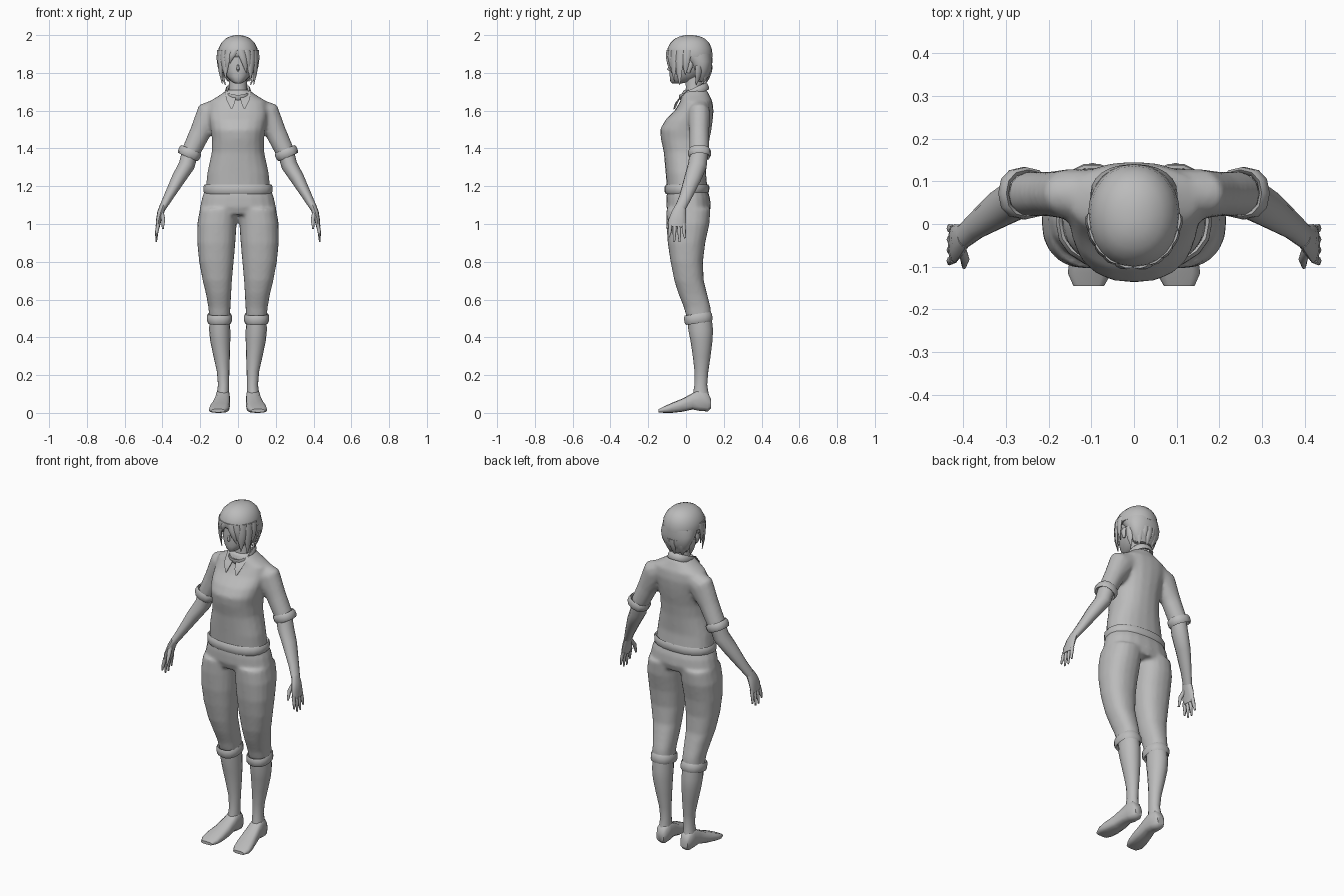
import bpy, bmesh, math
from mathutils import Vector

mat = bpy.data.materials.new("plain grey")
mat.diffuse_color = (0.5, 0.5, 0.5, 1)


def oval(c, u, v, n=16, p=2.0):
    """Ring of points around c, with half axes u and v; p > 2 is squarer."""
    out = []
    for i in range(n):
        a = 2 * math.pi * i / n
        s, k = math.sin(a), math.cos(a)
        out.append(Vector(c) + Vector(u) * math.copysign(abs(k) ** (2 / p), k)
                   + Vector(v) * math.copysign(abs(s) ** (2 / p), s))
    return out


def level(z, x0, x1, y0, y1, n=20, p=2.3):
    return oval(((x0 + x1) / 2, (y0 + y1) / 2, z), ((x1 - x0) / 2, 0, 0), (0, (y1 - y0) / 2, 0), n, p)


def limb(path, n=12):
    """Rings square to a path of (x, y, z, side radius, depth radius)."""
    pts = [Vector(q[:3]) for q in path]
    rings = []
    for i, q in enumerate(path):
        t = (pts[min(i + 1, len(pts) - 1)] - pts[max(i - 1, 0)]).normalized()
        v = Vector((0, 1, 0))
        v = (v - t * v.dot(t)).normalized()
        rings.append(oval(pts[i], t.cross(v) * q[3], v * q[4], n))
    return rings


def build(name, lofts, mirror=False, voxel=0, smooth=4, angle=50, hoop=False):
    bm = bmesh.new()
    for rings in lofts:
        rows = [[bm.verts.new(p) for p in r] for r in rings]
        n = len(rows[0])
        pairs = list(zip(rows, rows[1:]))
        if hoop:
            pairs.append((rows[-1], rows[0]))
        for a, b in pairs:
            for i in range(n):
                bm.faces.new((a[i], a[(i + 1) % n], b[(i + 1) % n], b[i]))
        if not hoop:
            bm.faces.new(rows[0])
            bm.faces.new(rows[-1])
    bmesh.ops.recalc_face_normals(bm, faces=bm.faces)
    me = bpy.data.meshes.new(name)
    bm.to_mesh(me)
    bm.free()
    me.materials.append(mat)
    ob = bpy.data.objects.new(name, me)
    bpy.context.collection.objects.link(ob)
    bpy.ops.object.select_all(action='DESELECT')
    ob.select_set(True)
    bpy.context.view_layer.objects.active = ob
    bpy.ops.object.shade_smooth_by_angle(angle=math.radians(angle))
    if mirror:
        ob.modifiers.new("mirror", 'MIRROR').use_mirror_merge = False
    if voxel:
        r = ob.modifiers.new("blend", 'REMESH')
        r.mode, r.voxel_size, r.use_smooth_shade = 'VOXEL', voxel, True
        s = ob.modifiers.new("soften", 'SMOOTH')
        s.factor, s.iterations = 0.5, smooth
    return ob


def band(c, u, v, axis, h, t, n=16, p=2.3):
    """Rolled band: an oval hoop of height h and thickness t."""
    u, v, axis = Vector(u), Vector(v), Vector(axis).normalized()
    prof = [(-t, -.3), (0, -.5), (t * .6, -.25), (t * .6, .25), (0, .5), (-t, .3)]
    return [oval(Vector(c) + axis * h * k, u * (1 + d / u.length), v * (1 + d / v.length), n, p)
            for d, k in prof]


# Shirt: torso blended with the sleeves
torso = [level(z, -w, w, f, b) for z, w, f, b in [
    (1.17, .172, -.10, .115), (1.27, .163, -.108, .106), (1.38, .139, -.118, .115),
    (1.45, .138, -.133, .125), (1.50, .145, -.138, .135), (1.55, .152, -.11, .142),
    (1.60, .158, -.06, .146), (1.65, .150, -.03, .14), (1.68, .10, -.025, .125),
    (1.71, .058, -.015, .11)]]
arm = [(.08, .068, 1.62, .055, .06), (.15, .07, 1.58, .077, .06),
       (.20, .07, 1.485, .057, .053), (.253, .07, 1.375, .05, .053)]
mir = lambda path: [(-q[0],) + tuple(q[1:]) for q in path]
build("shirt", [torso, limb(arm), limb(mir(arm))], voxel=.011)
build("shirt_hem", [band((0, .005, 1.185), (.176, 0, 0), (0, .111, 0), (0, .05, 1), .05, .012, 20)],
      hoop=True)
build("sleeve_cuff", [band((.257, .072, 1.375), (.051, 0, .022), (0, .055, 0), (-.4, 0, .92), .045, .01, 12)],
      True, hoop=True)

# Collar: tilted neck band and two front wings
build("collar_band", [band((0, .042, 1.698), (.062, 0, 0), (0, .07, .033), (0, -.42, .9), .04, .01)],
      hoop=True)
wing = [[Vector(q) for q in row] for row in (
    [(.012, -.038, 1.665), (.07, .0, 1.695), (.07, .008, 1.71), (.012, -.03, 1.68)],
    [(.018, -.058, 1.64), (.06, -.045, 1.655), (.06, -.035, 1.66), (.018, -.045, 1.645)],
    [(.032, -.068, 1.607), (.038, -.066, 1.61), (.038, -.056, 1.612), (.032, -.058, 1.609)])]
build("collar_wing", [wing], True, angle=30)

# Trousers: pelvis blended with both legs
pelvis = [level(z, -w, w, f, b) for z, w, f, b in [
    (1.05, .205, -.09, .12), (1.09, .201, -.104, .132), (1.14, .19, -.104, .127), (1.19, .172, -.098, .11)]]
leg = [(.50, .042, .152, .005, .135), (.56, .04, .157, -.012, .13), (.63, .036, .17, -.04, .112),
       (.70, .032, .187, -.062, .094), (.80, .023, .206, -.082, .09), (.90, .014, .216, -.097, .102),
       (1.0, .007, .216, -.104, .124), (1.08, .0, .202, -.104, .13)]
legs = [[level(z, s * a if s > 0 else -b, b if s > 0 else -a, f, k) for z, a, b, f, k in leg]
        for s in (1, -1)]
build("trousers", [pelvis] + legs, voxel=.01)
build("trouser_cuff", [band((.098, .065, .50), (.061, 0, 0), (0, .07, .01), (0, -.12, 1), .05, .01, 14)],
      True, hoop=True)

# Calves and feet
calf = [level(z, a, b, f, k, 16, 2) for z, a, b, f, k in [
    (.06, .045, .115, .03, .128), (.10, .047, .112, .037, .12), (.15, .047, .106, .045, .112),
    (.22, .046, .112, .045, .118), (.30, .043, .13, .036, .13), (.38, .041, .147, .024, .14),
    (.44, .041, .153, .012, .143), (.51, .045, .15, .01, .135)]]
build("calf", [calf], True)
foot = [oval(((a + b) / 2, y, (lo + hi) / 2), ((b - a) / 2, 0, 0), (0, sl, (hi - lo) / 2), 12, 3)
        for y, a, b, lo, hi, sl in [
            (.132, .055, .102, .025, .075, 0), (.115, .045, .112, .008, .11, 0),
            (.075, .042, .117, .01, .13, 0), (.035, .042, .122, .018, .105, 0),
            (-.02, .042, .135, .006, .075, 0), (-.075, .046, .15, .0, .053, 0),
            (-.115, .053, .155, .0, .035, 0), (-.145, .07, .142, .003, .02, 0)]]
build("foot", [foot], True)

# Forearms, palms, fingers and thumbs
build("forearm", [limb([(.25, .07, 1.39, .044, .047), (.272, .06, 1.31, .043, .05),
                        (.315, .035, 1.24, .037, .045), (.37, -.004, 1.14, .025, .033),
                        (.40, -.03, 1.085, .019, .029)])], True)
build("palm", [limb([(.397, -.028, 1.095, .018, .028), (.41, -.038, 1.06, .018, .038),
                     (.42, -.046, 1.02, .014, .046), (.425, -.048, .985, .011, .044)])], True)
fingers = []
for i, tip in enumerate((.93, .905, .905, .925)):
    y = -.082 + i * .023
    fingers.append(limb([(.422, y, 1.0, .010, .011), (.43, y - .004 + i * .002, .96, .009, .010),
                         (.433, y - .01 + i * .006, tip, .004, .005)], 8))
fingers.append(limb([(.405, -.058, 1.06, .012, .014), (.396, -.083, 1.025, .011, .011),
                     (.398, -.10, .975, .005, .006)], 8))
build("fingers", fingers, True)

# Neck, face and ears
build("neck", [[level(z, -w, w, f, b, 14, 2) for z, w, f, b in [
    (1.66, .058, -.01, .10), (1.72, .047, -.002, .088), (1.80, .046, -.005, .09)]]])
build("face", [[level(z, -w, w, f, b, 20, 2.2) for z, w, f, b in [
    (1.745, .018, -.075, -.02), (1.755, .036, -.083, .03), (1.78, .06, -.086, .07),
    (1.81, .075, -.087, .09), (1.85, .085, -.086, .11), (1.92, .085, -.08, .11)]]])
build("nose", [limb([(0, -.083, 1.845, .004, .004), (0, -.09, 1.82, .008, .01), (0, -.08, 1.808, .005, .005)], 8)])
build("ear", [limb([(.083, .022, 1.855, .008, .014), (.09, .018, 1.835, .010, .018),
                    (.08, .012, 1.80, .007, .009)], 8)], True)

# Hair: crown, back of the head, then pointed locks around the edge
crown = [level(z, -w, w, f, b, 24, 2.1) for z, w, f, b in [
    (1.885, .106, -.092, .14), (1.90, .108, -.103, .14), (1.93, .103, -.098, .136), (1.96, .088, -.082, .122),
    (1.982, .066, -.058, .10), (1.995, .038, -.028, .068), (2.0, .012, .0, .035)]]
back = [level(z, -w, w, f, b, 24, 2.2) for z, w, f, b in [
    (1.755, .05, .045, .108), (1.785, .075, .038, .122), (1.82, .092, .03, .134),
    (1.86, .102, .0, .14), (1.90, .10, -.05, .138)]]
build("hair", [crown, back])


def lock(deg, tip, width, lean=0.0, top=1.92):
    """Flat pointed strand hanging from the crown at an angle from the front."""
    a = math.radians(deg)
    rows = []
    for k, w, r in ((0, 1, .95), (.3, 1, .99), (.65, .7, .97), (1, .08, .88)):
        b = a + lean * k
        pull = 1 - (.22 * k if abs(deg) > 110 else 0)
        c = Vector((math.sin(b) * .107 * r * pull, .018 - math.cos(b) * .12 * r * pull, top + (tip - top) * k))
        side = Vector((math.cos(b), math.sin(b), 0))
        out = Vector((math.sin(b), -math.cos(b), 0))
        rows.append(oval(c, side * width * w, out * .009 * max(w, .2), 8))
    return rows


fringe = [(-84, 1.79, .022, .1), (-66, 1.74, .024, .08), (-48, 1.765, .022, .1), (-30, 1.80, .02, -.15),
          (-10, 1.85, .018, -.3), (8, 1.80, .02, .35), (28, 1.80, .02, .15), (46, 1.755, .024, -.08),
          (64, 1.735, .024, -.05), (84, 1.79, .022, -.1)]
nape = [(d, 1.735 + .02 * (i % 2), .02, 0.0, 1.84) for i, d in enumerate(range(116, 250, 16))]
build("hair_locks", [lock(*q) for q in fringe + nape])
